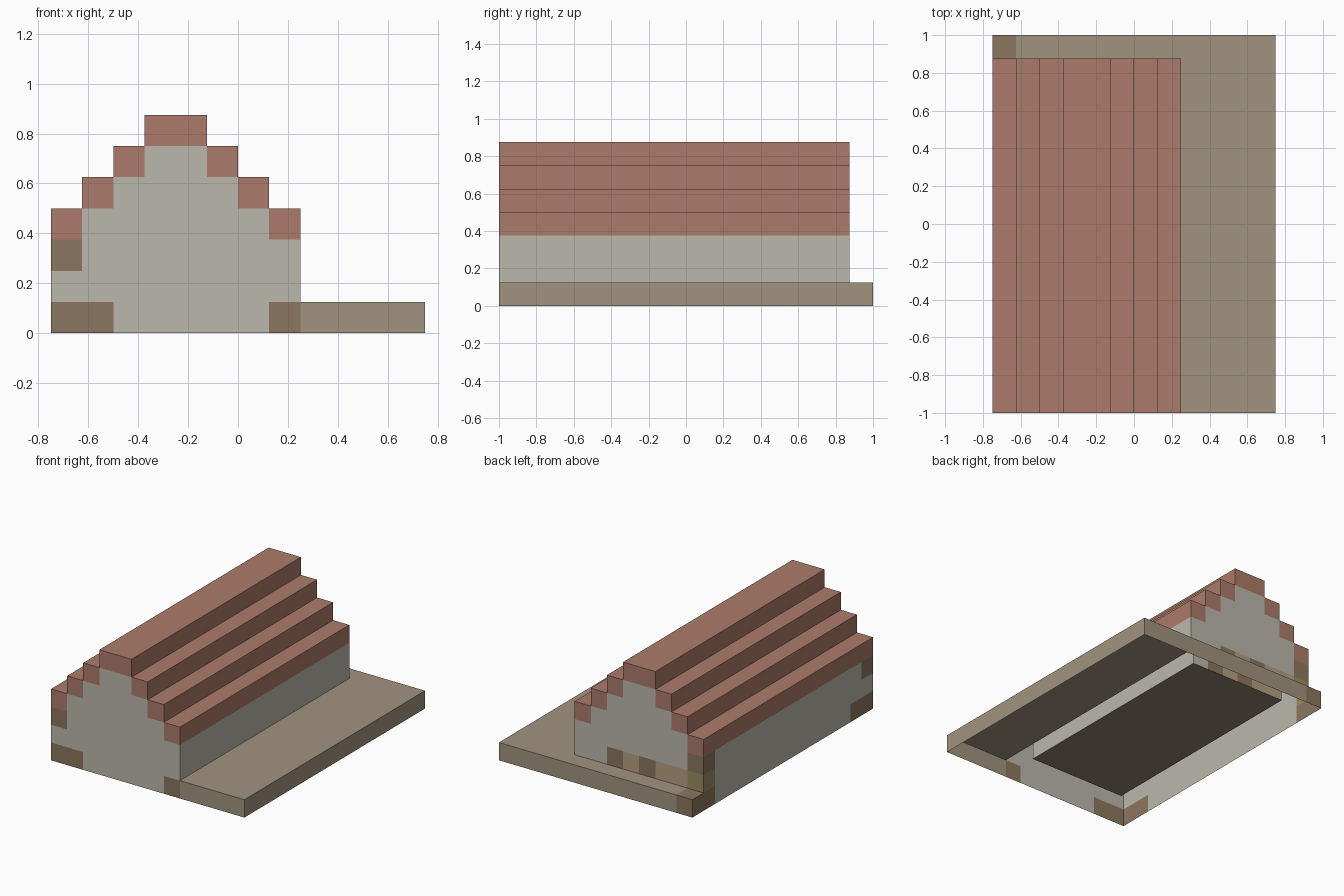
import bpy, bmesh, math
from mathutils import Vector

if "Cube" in bpy.data.objects:
    bpy.data.objects.remove(bpy.data.objects["Cube"])

U = 0.125                       # block size
NX, NY, NZ = 12, 16, 7          # grid of blocks
ORIGIN = Vector((-0.75, -1.0, 0.0))

COLOURS = {                     # part name -> display colour
    "house_walls": (186, 183, 171),
    "stepped_roof": (170, 122, 106),
    "ground_slab": (160, 146, 126),
    "room_floor": (140, 126, 108),
    "corner_timbers": (138, 117, 95),
    "back_planks": (180, 157, 128),
    "back_corner_block": (150, 140, 95),
}


def part_at(i, j, k):
    """Name of the part that fills a grid cell, or None where it is empty."""
    step = max(0, k - 3)
    in_house = step <= i <= 7 - step and j <= 14
    in_room = 1 + step <= i <= 6 - step and 1 <= j <= 13
    # Ground beside and behind the house
    if not in_house:
        if k > 0:
            return None
        return "corner_timbers" if i == 0 else "ground_slab"
    # Hollow room with a floor one block thick
    if in_room and k < 6:
        return "room_floor" if k == 0 else None
    # Stepped roof, open gables stay wall coloured
    if k >= 3 and i in (step, 7 - step):
        return "stepped_roof"
    # Timber blocks at the corners
    if k == 0 and ((j == 0 and i in (0, 1, 7)) or (i == 0 and j in (1, 14))):
        return "corner_timbers"
    if k == 2 and i == 0 and j in (0, 14):
        return "corner_timbers"
    # Row of planks low on the back wall
    if k == 1 and j == 14 and i < 6:
        if i == 0:
            return "back_corner_block"
        return "corner_timbers" if i in (3, 5) else "back_planks"
    return "house_walls"


cells = {}
for i in range(NX):
    for j in range(NY):
        for k in range(NZ):
            name = part_at(i, j, k)
            if name:
                cells[i, j, k] = name


def build_part(name):
    """Skin the exposed block faces of one part; the underside stays open."""
    bm = bmesh.new()
    for cell, owner in cells.items():
        if owner != name:
            continue
        for axis in range(3):
            for sign in (-1, 1):
                n = Vector((0, 0, 0))
                n[axis] = sign
                nb = tuple(int(c + d) for c, d in zip(cell, n))
                if nb in cells or nb[2] < 0:
                    continue
                a = Vector((0, 0, 0))
                a[(axis + 1) % 3] = 0.5
                b = n.cross(a)
                mid = Vector(cell) + Vector((0.5, 0.5, 0.5)) + n * 0.5
                corners = (mid - a - b, mid + a - b, mid + a + b, mid - a + b)
                bm.faces.new([bm.verts.new(ORIGIN + c * U) for c in corners])
    # Join the blocks into large flat faces
    bmesh.ops.remove_doubles(bm, verts=bm.verts, dist=1e-4)
    bmesh.ops.dissolve_limit(bm, angle_limit=math.radians(1),
                             verts=bm.verts, edges=bm.edges)
    mesh = bpy.data.meshes.new(name)
    bm.to_mesh(mesh)
    bm.free()
    mat = bpy.data.materials.new(name)
    mat.diffuse_color = [(c / 255) ** 2.2 for c in COLOURS[name]] + [1.0]
    mat.use_nodes = True
    mat.node_tree.nodes["Principled BSDF"].inputs["Base Color"].default_value = mat.diffuse_color
    mesh.materials.append(mat)
    bpy.context.collection.objects.link(bpy.data.objects.new(name, mesh))


for part in COLOURS:
    build_part(part)
